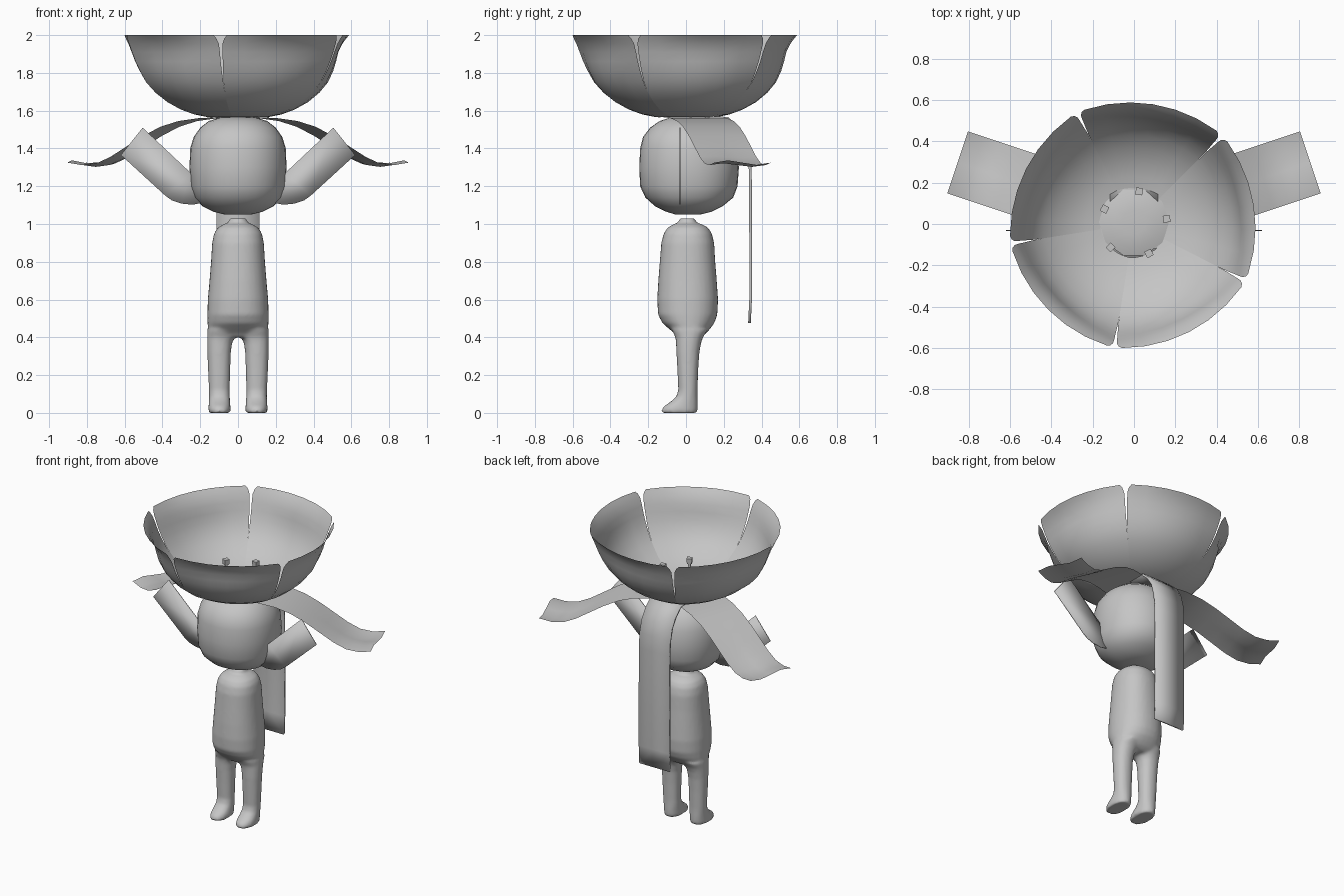
import bpy, bmesh, math
from mathutils import Vector

if "Cube" in bpy.data.objects:
    bpy.data.objects.remove(bpy.data.objects["Cube"])

grey = bpy.data.materials.new("soft grey")
grey.diffuse_color = (0.56, 0.56, 0.56, 1)
grey.use_nodes = True
grey.node_tree.nodes["Principled BSDF"].inputs["Base Color"].default_value = grey.diffuse_color


def make(name, verts, faces, angle=50):
    me = bpy.data.meshes.new(name)
    me.from_pydata([Vector(v) for v in verts], [], faces)
    bm = bmesh.new()
    bm.from_mesh(me)
    bmesh.ops.recalc_face_normals(bm, faces=bm.faces)
    bm.to_mesh(me)
    bm.free()
    me.materials.append(grey)
    ob = bpy.data.objects.new(name, me)
    bpy.context.collection.objects.link(ob)
    bpy.ops.object.select_all(action='DESELECT')
    ob.select_set(True)
    bpy.context.view_layer.objects.active = ob
    bpy.ops.object.shade_smooth_by_angle(angle=math.radians(angle))
    return ob


def loft(name, rings, power=2.2, n=32):
    """Stack of rounded sections: (z, centre x, half width x, y front, y back)."""
    verts, faces = [], []
    for z, cx, rx, y0, y1 in rings:
        for i in range(n):
            a = 2 * math.pi * i / n
            c, s = math.cos(a), math.sin(a)
            px = math.copysign(abs(c) ** (2 / power), c)
            py = math.copysign(abs(s) ** (2 / power), s)
            verts.append((cx + rx * px, (y0 + y1) / 2 + (y1 - y0) / 2 * py, z))
    for r in range(len(rings) - 1):
        for i in range(n):
            j = (i + 1) % n
            faces.append((r * n + i, r * n + j, (r + 1) * n + j, (r + 1) * n + i))
    faces.append(tuple(range(n)))
    faces.append(tuple(range((len(rings) - 1) * n, len(rings) * n)))
    return make(name, verts, faces)


def grid(name, rows):
    """Sheet through equally long rows of points."""
    n = len(rows[0])
    faces = [(r * n + i, r * n + i + 1, (r + 1) * n + i + 1, (r + 1) * n + i)
             for r in range(len(rows) - 1) for i in range(n - 1)]
    return make(name, [p for row in rows for p in row], faces, 60)


def thicken(ob, t):
    m = ob.modifiers.new("thickness", 'SOLIDIFY')
    m.thickness, m.offset = t, 0


# Head
loft("head", [(1.05, 0, .07, -.055, .075), (1.065, 0, .13, -.105, .135),
              (1.095, 0, .19, -.165, .195), (1.14, 0, .23, -.215, .25),
              (1.2, 0, .25, -.243, .273), (1.3, 0, .257, -.247, .28),
              (1.4, 0, .253, -.243, .268), (1.46, 0, .235, -.228, .245),
              (1.51, 0, .2, -.19, .21), (1.545, 0, .155, -.14, .165),
              (1.565, 0, .09, -.08, .1)], 2.12)

# Torso with short neck
body = [loft("body", [
    (.4, 0, .135, -.045, .075), (.42, 0, .155, -.06, .105),
    (.445, 0, .16, -.09, .128), (.475, 0, .161, -.125, .15),
    (.52, 0, .162, -.148, .166), (.6, 0, .16, -.152, .17),
    (.7, 0, .151, -.147, .163), (.8, 0, .143, -.139, .155),
    (.9, 0, .137, -.131, .149), (.95, 0, .127, -.118, .137),
    (.98, 0, .108, -.098, .118), (1.0, 0, .075, -.065, .083),
    (1.005, 0, .05, -.04, .055), (1.03, 0, .046, -.037, .049)])]

# Legs with feet
for s in (1, -1):
    body.append(loft("leg", [
        (0, s * .098, .056, -.126, .058), (.012, s * .098, .059, -.132, .061),
        (.035, s * .098, .058, -.118, .062), (.06, s * .098, .056, -.08, .062),
        (.085, s * .098, .055, -.052, .061), (.12, s * .099, .055, -.041, .061),
        (.23, s * .1, .059, -.046, .065), (.32, s * .1, .062, -.051, .071),
        (.37, s * .097, .066, -.053, .08), (.4, s * .09, .073, -.056, .09),
        (.44, s * .083, .079, -.075, .115)]))

# Fuse torso and legs into one soft body
for ob in body:
    ob.select_set(True)
bpy.context.view_layer.objects.active = body[0]
bpy.ops.object.join()
body[0].modifiers.clear()
m = body[0].modifiers.new("fuse", 'REMESH')
m.mode, m.voxel_size, m.use_smooth_shade = 'VOXEL', .01, True
m = body[0].modifiers.new("soften", 'SMOOTH')
m.factor, m.iterations = .5, 6

# Flower bowl: five petals, flatter in the middle than at the edges, narrow gaps
# (radius in the middle, extra radius at the edge, height, half angle)
bowl = [(.16, .003, 1.566, 36), (.23, .004, 1.58, 36), (.3, .006, 1.606, 36),
        (.37, .008, 1.645, 36), (.43, .012, 1.695, 36), (.475, .017, 1.75, 35.9),
        (.502, .024, 1.81, 35.6), (.516, .034, 1.86, 35.4), (.527, .042, 1.91, 35.3),
        (.55, .036, 1.955, 35), (.57, .028, 1.982, 34), (.587, .016, 2.0, 32.5)]
for k in range(5):
    mid = 9 + 72 * k
    rows = []
    for r, extra, z, half in bowl:
        row = []
        for i in range(7):
            u = i / 3 - 1
            a = math.radians(mid + half * u)
            rr = r + extra * u * u
            row.append((rr * math.cos(a), rr * math.sin(a), z))
        rows.append(row)
    grid(f"petal_{k + 1}", rows)
    # Upright stamen: thin stalk with a small block on top
    a = math.radians(mid)
    d, t = Vector((math.cos(a), math.sin(a), 0)), Vector((-math.sin(a), math.cos(a), 0))
    for part, z0, z1, w0, w1 in (("stalk", 1.565, 1.68, .005, .008), ("tip", 1.675, 1.71, .015, .017)):
        pts = [d * (.16 + e * w) + t * (f * w) + Vector((0, 0, z)) for z, w in ((z0, w0), (z1, w1))
               for e, f in ((-1, -1), (1, -1), (1, 1), (-1, 1))]
        make(f"stamen_{part}_{k + 1}", pts, [(0, 1, 2, 3), (4, 5, 6, 7), (0, 1, 5, 4),
                                             (1, 2, 6, 5), (2, 3, 7, 6), (3, 0, 4, 7)], 30)

# Low domed flower centre
loft("flower_centre", [(1.568, 0, .17, -.16, .18), (1.582, 0, .125, -.115, .135),
                       (1.588, 0, .06, -.05, .07)], 2, 10)

# Drooping side leaves
droop = [(.05, 1.566), (.17, 1.56), (.28, 1.545), (.38, 1.515), (.48, 1.465), (.57, 1.41),
         (.66, 1.355), (.74, 1.32), (.82, 1.312), (.9, 1.325)]
for side, s in (("left", 1), ("right", -1)):
    rows = []
    for r, z in droop:
        row = []
        for i in range(5):
            w = .158 * (i / 2 - 1)
            wave = .012 * math.sin(i * math.pi / 2) * max(0, (r - .5) / .4)
            row.append((s * (r * .949 - w * .316), .014 + r * .316 + w * .949, z + wave))
        rows.append(row)
    grid(side + "_drooping_leaf", rows)

# Long leaf hanging down the back
hang = [(.1, 1.566), (.22, 1.56), (.27, 1.515), (.31, 1.455), (.333, 1.37), (.341, 1.27),
        (.342, .9), (.342, .6), (.336, .475)]
thicken(grid("back_leaf", [[(x, y, z) for x in (-.115, 0, .115)] for y, z in hang]), .014)

# Flat leaves standing beside the head
card = [(.15, 1.14), (.2, 1.11), (.24, 1.102), (.3, 1.108), (.35, 1.125), (.385, 1.15),
        (.62, 1.365), (.505, 1.51), (.25, 1.27), (.15, 1.2)]
for side, s in (("left", 1), ("right", -1)):
    thicken(make(side + "_flat_leaf", [(s * x, -.032, z) for x, z in card],
                 [tuple(range(len(card)))]), .006)
